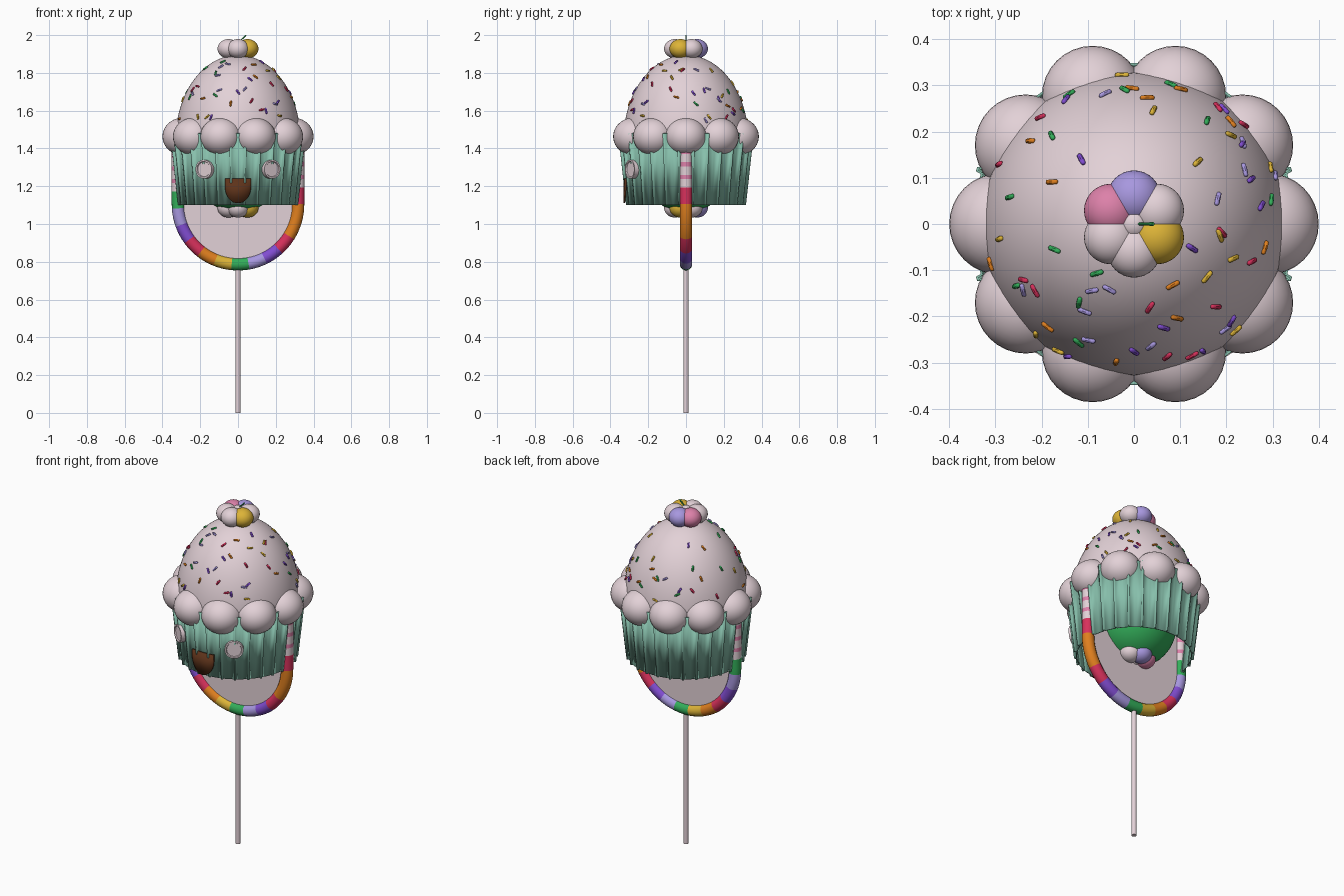
import bpy, bmesh, math, random
from mathutils import Vector, Matrix

if "Cube" in bpy.data.objects:
    bpy.data.objects.remove(bpy.data.objects["Cube"])
random.seed(7)


def material(name, *srgb):
    m = bpy.data.materials.new(name)
    m.use_nodes = True
    color = [(c / 255) ** 2.2 for c in srgb] + [1]
    m.diffuse_color = color
    m.node_tree.nodes["Principled BSDF"].inputs["Base Color"].default_value = color
    return m


MATS = {
    "white": material("cream white", 226, 208, 214),
    "mint": material("mint", 134, 190, 170),
    "green": material("leaf green", 54, 172, 90),
    "brown": material("chocolate", 94, 54, 32),
    "purple": material("purple", 128, 78, 208),
    "lavender": material("lavender", 166, 150, 222),
    "red": material("cherry red", 214, 52, 92),
    "orange": material("orange", 222, 126, 36),
    "yellow": material("yellow", 220, 178, 58),
    "pink": material("pink", 220, 128, 168),
}


def finish(name, bm, colors, smooth=40):
    mesh = bpy.data.meshes.new(name)
    bmesh.ops.recalc_face_normals(bm, faces=bm.faces)
    bm.to_mesh(mesh)
    bm.free()
    for c in colors:
        mesh.materials.append(MATS[c])
    ob = bpy.data.objects.new(name, mesh)
    bpy.context.collection.objects.link(ob)
    bpy.context.view_layer.objects.active = ob
    for other in bpy.context.selected_objects:
        other.select_set(False)
    ob.select_set(True)
    bpy.ops.object.shade_smooth_by_angle(angle=math.radians(smooth))
    return ob


def ball(name, loc, scale, color):
    bm = bmesh.new()
    bmesh.ops.create_uvsphere(bm, u_segments=32, v_segments=20, radius=1,
                              matrix=Matrix.Translation(loc) @ Matrix.Diagonal((*scale, 1)))
    return finish(name, bm, [color])


def polar(r, a, z):
    return Vector((r * math.cos(a), r * math.sin(a), z))


# Stick
bm = bmesh.new()
bmesh.ops.create_cone(bm, cap_ends=True, segments=16, radius1=0.0135, radius2=0.0135,
                      depth=0.77, matrix=Matrix.Translation((0, 0, 0.385)))
finish("stick", bm, ["white"])

# Candy plate with a U shaped striped rim
RIM, TUBE, MID = 0.318, 0.033, 1.105


def rim_point(deg):
    """Path position and outward direction, swept from the -x side through the bottom."""
    a = math.radians(min(max(deg, 0), 180))
    out = Vector((-math.cos(a), 0, -math.sin(a)))
    rise = math.radians(max(-deg, deg - 180, 0)) * RIM
    return out * RIM + Vector((0, 0, MID + rise)), out


steps = range(-60, 241, 4)
bm = bmesh.new()
plate = bm.faces.new([bm.verts.new(rim_point(d)[0] + Vector((0, -0.012, 0))) for d in steps])
ext = bmesh.ops.extrude_face_region(bm, geom=[plate])
bmesh.ops.translate(bm, vec=(0, 0.024, 0), verts=[v for v in ext["geom"] if isinstance(v, bmesh.types.BMVert)])
finish("candy_plate", bm, ["white"])

order = ["green", "lavender", "purple", "red", "orange", "yellow"]
stripes = order + order[:5] + ["orange", "red"]
rim_colors = order + ["white", "pink"]
bm = bmesh.new()
rings = []
for d in steps:
    p, out = rim_point(d)
    rings.append([bm.verts.new(p + TUBE * (out * math.cos(t) + Vector((0, math.sin(t), 0))))
                  for t in (math.tau * k / 16 for k in range(16))])
for d, r0, r1 in zip(steps, rings, rings[1:]):
    k = (d + 12) // 16
    color = stripes[k] if 0 <= k < len(stripes) else ("pink" if d % 12 == 0 else "white")
    for j in range(16):
        f = bm.faces.new((r0[j], r0[j - 1], r1[j - 1], r1[j]))
        f.material_index = rim_colors.index(color)
bm.faces.new(rings[0])
bm.faces.new(rings[-1])
finish("striped_rim", bm, rim_colors)

# Open wrapper with thin raised pleats
LOW, HIGH = 1.1, 1.48


def cup_radius(z):
    return 0.307 + 0.042 * (z - LOW) / (HIGH - LOW)


PLEATS = 28
bm = bmesh.new()
columns = []
for i in range(PLEATS):
    a = math.tau * (i + 0.5) / PLEATS
    for da, dr in ((-0.1, 0), (-0.022, 0), (-0.014, 0.012), (0.014, 0.012), (0.022, 0), (0.1, 0)):
        columns.append([bm.verts.new(polar(cup_radius(z) + dr, a + da, z)) for z in (LOW, HIGH)])
for c0, c1 in zip(columns, columns[1:] + columns[:1]):
    bm.faces.new((c0[0], c1[0], c1[1], c0[1]))
cup = finish("wrapper", bm, ["mint"], 20)
mod = cup.modifiers.new("thickness", "SOLIDIFY")
mod.thickness = 0.006

# Frosting dome and its ring of puffs
bm = bmesh.new()
profile = [(0, 1.4), (0.32, 1.4)]
profile += [(0.33 * math.cos(t), 1.45 + 0.445 * math.sin(t)) for t in (math.pi / 2 * k / 20 for k in range(20))]
profile.append((0, 1.895))
verts = [bm.verts.new((r, 0, z)) for r, z in profile]
edges = [bm.edges.new(pair) for pair in zip(verts, verts[1:])]
bmesh.ops.spin(bm, geom=verts + edges, cent=(0, 0, 0), axis=(0, 0, 1), angle=math.tau, steps=64)
bmesh.ops.remove_doubles(bm, verts=bm.verts, dist=0.0005)
finish("frosting_dome", bm, ["white"])
for i in range(10):
    ball("frosting_puff", polar(0.29, math.tau * i / 10, 1.463), (0.11, 0.11, 0.1), "white")

# Filling ball, and a candy cluster above and below
ball("filling", (0, 0, 1.28), (0.225, 0.225, 0.22), "green")
petals = ["white", "lavender", "pink", "white", "white", "yellow"]
for place, z in (("top", 1.928), ("bottom", 1.085)):
    for i, color in enumerate(petals):
        ball(place + "_candy", polar(0.058, math.radians(30 + 60 * i), z), (0.058, 0.058, 0.051), color)
    ball(place + "_candy_core", (0, 0, z), (0.04, 0.04, 0.045), "white")

# Leaf on the top candy
bm = bmesh.new()
bmesh.ops.create_cone(bm, cap_ends=True, segments=8, radius1=0.003, radius2=0.004, depth=0.055,
                      matrix=Matrix.Translation((0.022, 0, 1.98)) @ Matrix.Rotation(0.8, 4, "Y"))
finish("leaf", bm, ["green"])

# Eyes: discs with a raised lip
for side, name in ((1, "left_eye"), (-1, "right_eye")):
    a = -math.pi / 2 + side * 0.55
    face = polar(1, a, 0).to_track_quat("Z", "Y").to_matrix().to_4x4()
    bm = bmesh.new()
    bmesh.ops.create_cone(bm, cap_ends=True, segments=32, radius1=0.05, radius2=0.05, depth=0.03,
                          matrix=Matrix.Translation(polar(0.334, a, 1.29)) @ face)
    front = max(bm.faces, key=lambda f: f.calc_center_median().xy.length)
    bmesh.ops.inset_region(bm, faces=[front], thickness=0.008)
    bmesh.ops.inset_region(bm, faces=[front], thickness=0.003, depth=-0.006)
    finish(name, bm, ["white"])

# Mouth: thin curved plate with a round lower edge
bm = bmesh.new()
strips = []
for k in range(25):
    t = -math.cos(math.pi * k / 24)
    a = -math.pi / 2 + t * 0.07 / 0.332
    drop = 0.04 + 0.09 * math.sqrt(max(0, 1 - t * t))
    strips.append([bm.verts.new(polar(0.332, a, z)) for z in (1.24, 1.24 - drop)])
for s0, s1 in zip(strips, strips[1:]):
    bm.faces.new((s0[0], s0[1], s1[1], s1[0]))
mouth = finish("mouth", bm, ["brown"])
mouth.modifiers.new("thickness", "SOLIDIFY").thickness = 0.009

# Sprinkles lying on the dome
for i in range(72):
    a = random.uniform(0, math.tau)
    t = math.asin(random.uniform(0.22, 0.92))
    spot = polar(0.332 * math.cos(t), a, 1.45 + 0.447 * math.sin(t))
    normal = polar(math.cos(t) / 0.33, a, math.sin(t) / 0.445)
    turn = normal.to_track_quat("X", "Z").to_matrix().to_4x4() @ Matrix.Rotation(random.uniform(0, math.pi), 4, "X")
    bm = bmesh.new()
    bmesh.ops.create_uvsphere(bm, u_segments=8, v_segments=6, radius=0.006)
    for v in bm.verts:
        v.co.z += math.copysign(0.01, v.co.z) if abs(v.co.z) > 0.001 else 0
    bmesh.ops.transform(bm, matrix=Matrix.Translation(spot) @ turn, verts=bm.verts)
    finish("sprinkle", bm, [order[i % 6]])
